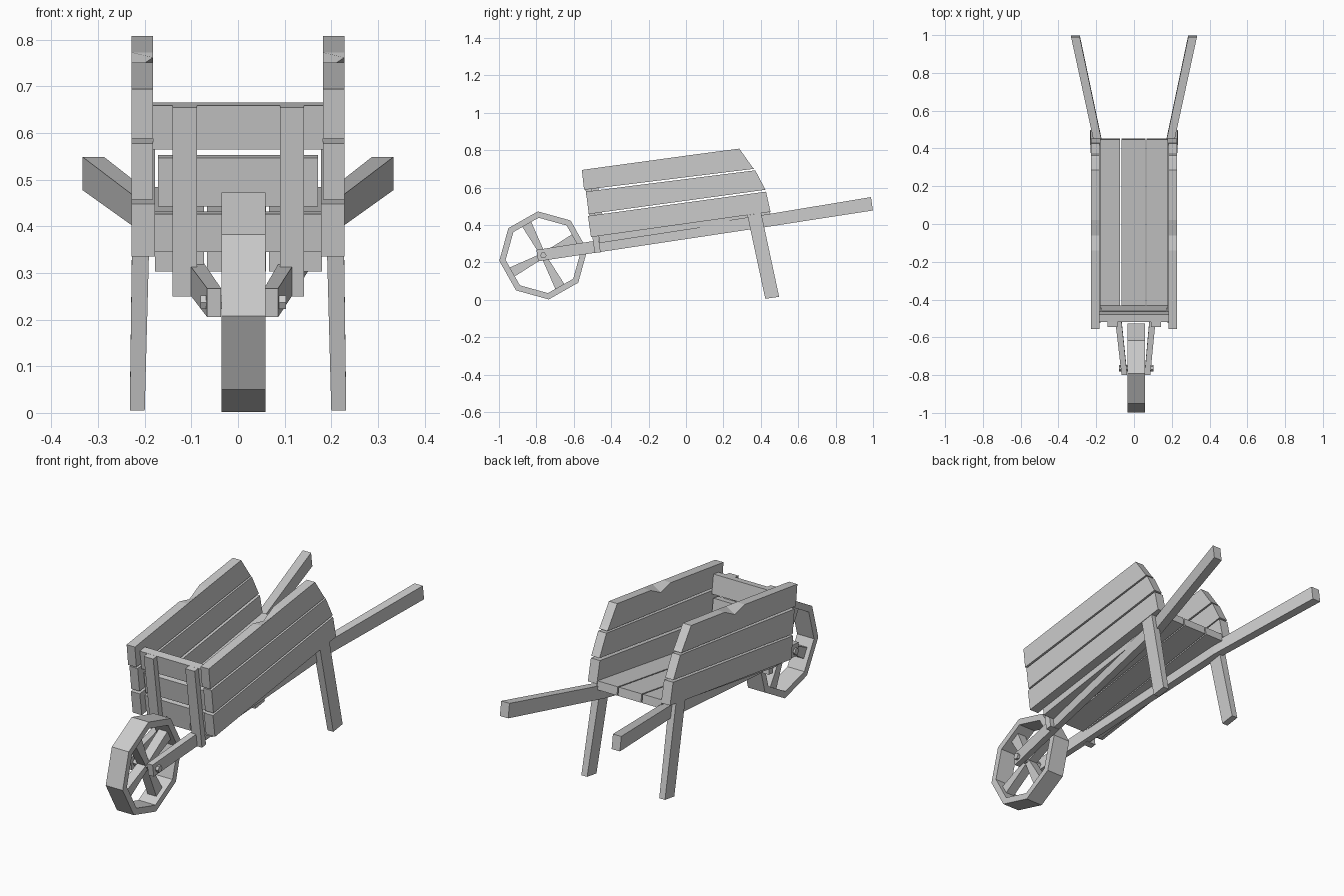
import bpy, bmesh, math
from mathutils import Vector

if "Cube" in bpy.data.objects:
    bpy.data.objects.remove(bpy.data.objects["Cube"])

TILT = math.radians(8.2)
S, C = math.sin(TILT), math.cos(TILT)


def loft(name, rings, closed=False):
    """Skin matching rings of points; cap the ends unless the loop closes."""
    bm = bmesh.new()
    vs = [[bm.verts.new(p) for p in r] for r in rings]
    n, m = len(rings), len(rings[0])
    for i in range(n if closed else n - 1):
        a, b = vs[i], vs[(i + 1) % n]
        for j in range(m):
            k = (j + 1) % m
            bm.faces.new((a[j], a[k], b[k], b[j]))
    if not closed:
        bm.faces.new(vs[0])
        bm.faces.new(vs[-1])
    bmesh.ops.recalc_face_normals(bm, faces=bm.faces)
    me = bpy.data.meshes.new(name)
    bm.to_mesh(me)
    bm.free()
    ob = bpy.data.objects.new(name, me)
    bpy.context.collection.objects.link(ob)
    return ob


def beam(name, path):
    """Timber through (x, y, z, width, height) stations, leaning with the tray."""
    rings = []
    for x, y, z, w, h in path:
        rings.append([(x + sx * w / 2, y - sz * h / 2 * S, z + sz * h / 2 * C)
                      for sx, sz in ((-1, -1), (1, -1), (1, 1), (-1, 1))])
    return loft(name, rings)


def prism(name, profile, x0, x1):
    """Extrude a (y, z) profile from x0 to x1."""
    return loft(name, [[(x, y, z) for y, z in profile] for x in (x0, x1)])


# Side planks: three stacked boards with slanted rear ends
planks = [
    ("lower", [(-.508, .335), (.452, .470), (.428, .578), (-.524, .448)], .178),
    ("middle", [(-.520, .458), (.425, .588), (.370, .692), (-.535, .578)], .182),
    ("upper", [(-.545, .588), (.363, .700), (.350, .716), (.285, .808),
               (.02, .773), (-.06, .762), (-.14, .751), (-.557, .694)], .182),
]
for side, s in (("left", -1), ("right", 1)):
    for label, prof, inner in planks:
        xa, xb = sorted((s * inner, s * .228))
        ob = prism(f"{label}_side_plank_{side}", prof, xa, xb)
        if label == "upper":  # chipped top edge
            ob.data.vertices[5].co.z -= .03

# Tray floor boards
for i, (a, b) in enumerate(((-.178, -.073), (-.067, .060), (.066, .180))):
    y0, y1 = -.465, .450
    xc, w = (a + b) / 2, b - a
    beam(f"floor_board_{i + 1}", [(xc, y0, .324, w, .042),
                                  (xc, y1, .324 + (y1 - y0) * .152, w, .042)])


# Front panel: centre line leans forward going up
def front_y(z, off=0):
    return -.498 + (.665 - z) * S / C + off


for i, (z0, z1, half) in enumerate(((.345, .432, .178), (.442, .553, .172), (.565, .665, .182))):
    prism(f"front_board_{i + 1}",
          [(front_y(z0, -.02), z0), (front_y(z0, .02), z0 + .006),
           (front_y(z1, .02), z1), (front_y(z1, -.02), z1 - .006)], -half, half)
for side, x in (("left", -.114), ("right", .116)):
    z0, z1 = .25, .655
    prism(f"front_batten_{side}",
          [(front_y(z0, -.05), z0), (front_y(z0, -.018), z0 + .004),
           (front_y(z1, -.018), z1 + .004), (front_y(z1, -.05), z1)], x - .026, x + .026)

# Shafts from axle to handle grips, and legs
for side, s in (("left", -1), ("right", 1)):
    beam(f"shaft_handle_{side}", [(s * .061 + .01, -.795, .236, .03, .062),
                                  (s * .183, .40, .418, .042, .066),
                                  (s * .310, .994, .513, .046, .072)])
    rings = []
    for x0, x1, y0, y1, z0, z1 in ((.200, .232, .424, .498, .005, .016),
                                   (.188, .226, .328, .402, .452, .463)):
        rings.append([(s * x0, y0, z0), (s * x1, y0, z0), (s * x1, y1, z1), (s * x0, y1, z1)])
    loft(f"leg_{side}", rings)

# Wheel: eight-sided rim
CY, CZ, CX = -.763, .237, .012
rings = []
for i in range(8):
    a = math.radians(7 + 45 * i)
    rings.append([(CX + x, CY + r * math.cos(a), CZ + r * math.sin(a))
                  for r, x in ((.237, -.047), (.237, .047), (.203, .047), (.203, -.047))])
loft("wheel_rim", rings, closed=True)

# Flared spokes
for i in range(4):
    a = math.radians(28 + 90 * i)
    d, n = Vector((math.cos(a), math.sin(a))), Vector((-math.sin(a), math.cos(a)))
    c = Vector((CY, CZ))
    prof = [c + d * r + n * w for r, w in ((0, -.013), (.197, -.028), (.197, .028), (0, .013))]
    prism(f"spoke_{i + 1}", [tuple(p) for p in prof], CX - .024, CX + .024)

# Axle peg
prism("axle", [(CY + .017 * math.cos(k * math.pi / 3), CZ + .017 * math.sin(k * math.pi / 3))
               for k in range(6)], -.08, .103)
